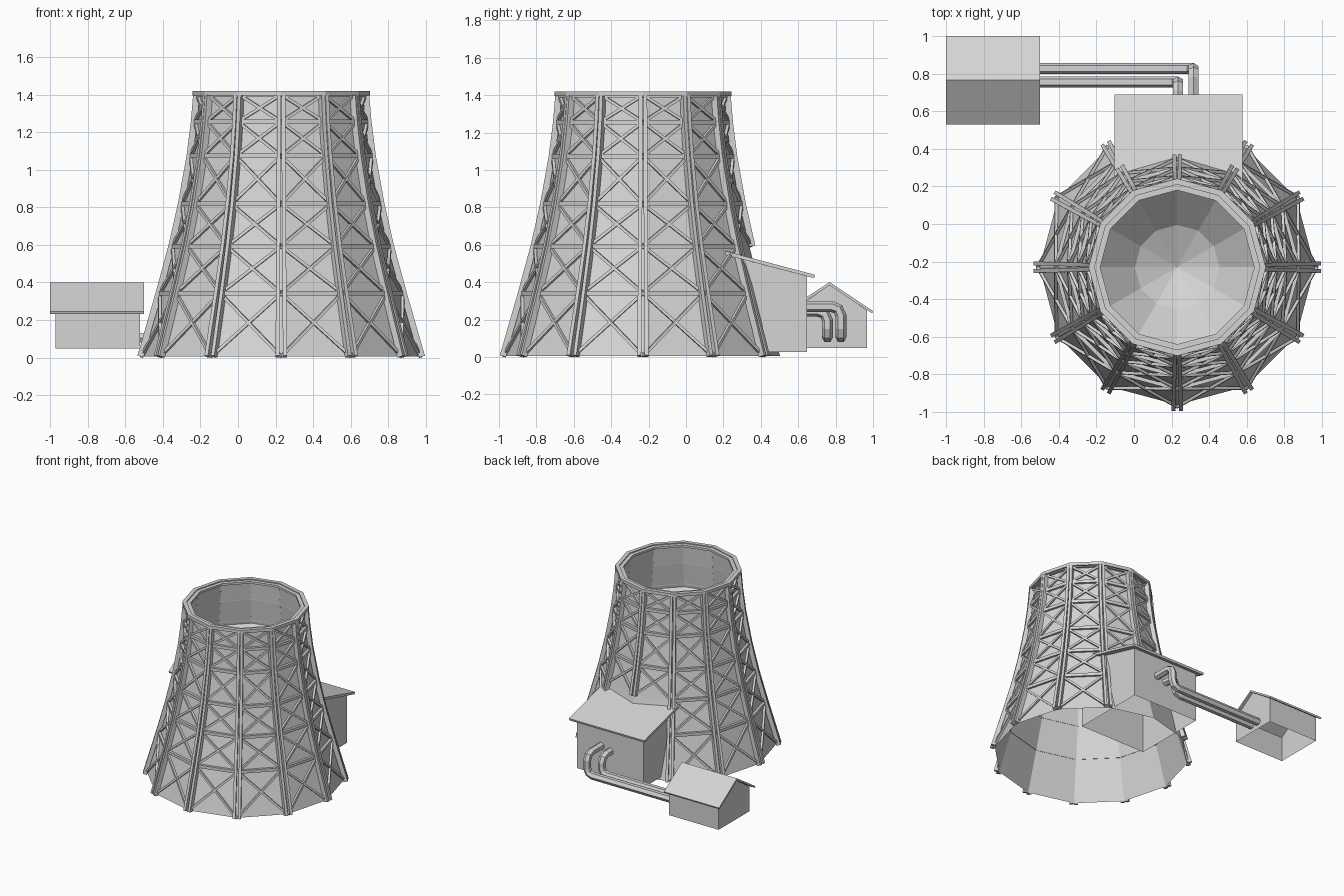
import bpy, bmesh, math
from mathutils import Vector, Matrix

if "Cube" in bpy.data.objects:
    bpy.data.objects.remove(bpy.data.objects["Cube"])

mat = bpy.data.materials.new("concrete grey")
mat.use_nodes = True
GREY = (0.66, 0.66, 0.66, 1)
mat.diffuse_color = GREY
mat.node_tree.nodes["Principled BSDF"].inputs["Base Color"].default_value = GREY

SIDES = 12
CX, CY = 0.23, -0.23
LEVELS = [0.005, 0.342, 0.593, 0.818, 1.074, 1.256, 1.4]
OUTER = [0.765, 0.668, 0.6, 0.549, 0.503, 0.48, 0.468]
WALL = [r - 0.032 for r in OUTER]


def finish(name, bm):
    mesh = bpy.data.meshes.new(name)
    bm.to_mesh(mesh)
    bm.free()
    mesh.materials.append(mat)
    ob = bpy.data.objects.new(name, mesh)
    bpy.context.collection.objects.link(ob)


def at(k, r, z, side=0.0):
    """Point on the tower: corner number, radius, height, sideways shift."""
    a = 2 * math.pi * k / SIDES
    c, s = math.cos(a), math.sin(a)
    return Vector((CX + r * c - side * s, CY + r * s + side * c, z))


def bar(bm, p, q, width, depth, out):
    """Box beam from p to q whose depth points along out."""
    y = (q - p).normalized()
    x = y.cross(out).normalized()
    n = x.cross(y)
    m = Matrix((x, y, n)).transposed().to_4x4()
    m.translation = (p + q) / 2
    bmesh.ops.create_cube(bm, size=1, matrix=m @ Matrix.Diagonal((width, (q - p).length, depth, 1)))


def lathe(name, profile, closed=False):
    bm = bmesh.new()
    rings = [[bm.verts.new(at(k, r, z)) for k in range(SIDES)] for r, z in profile]
    if closed:
        rings.append(rings[0])
    for lo, hi in zip(rings, rings[1:]):
        for k in range(SIDES):
            j = (k + 1) % SIDES
            bm.faces.new((lo[k], lo[j], hi[j], hi[k]))
    bmesh.ops.remove_doubles(bm, verts=bm.verts, dist=0.0005)
    finish(name, bm)


def prism(name, profile, x0, x1, open_bottom=False):
    """Extrude a (y, z) outline along x."""
    bm = bmesh.new()
    face = bm.faces.new([bm.verts.new((x0, y, z)) for y, z in profile])
    ext = bmesh.ops.extrude_face_region(bm, geom=[face])
    bmesh.ops.translate(bm, vec=(x1 - x0, 0, 0),
                        verts=[v for v in ext["geom"] if isinstance(v, bmesh.types.BMVert)])
    bmesh.ops.recalc_face_normals(bm, faces=bm.faces)
    if open_bottom:
        floor = min(bm.faces, key=lambda f: f.calc_center_median().z)
        bmesh.ops.delete(bm, geom=[floor], context="FACES")
    finish(name, bm)


# Tower shell, stepped rim and inner bowl
lathe("tower_wall", list(zip(WALL, LEVELS)))
lathe("tower_rim", [(0.41, 1.395), (0.472, 1.395), (0.472, 1.42), (0.44, 1.42),
                    (0.44, 1.412), (0.41, 1.412)], closed=True)
lathe("inner_bowl", [(0.475, 1.04), (0.225, 0.8), (0.0001, 0.7)])

# Corner beams (pairs), level rails and cross braces
beams, rails, braces = bmesh.new(), bmesh.new(), bmesh.new()
for k in range(SIDES):
    radial = at(k, 1, 0) - at(k, 0, 0)
    facing = at(k + 0.5, 1, 0) - at(k + 0.5, 0, 0)
    for i in range(len(LEVELS) - 1):
        z0, z1 = LEVELS[i], LEVELS[i + 1]
        low = i < 2
        if not (low and k == 3):
            for s in (-1, 1):
                ends = [at(k, r - 0.016, z, s * 0.026 * r)
                        for r, z in ((OUTER[i], z0), (OUTER[i + 1], z1))]
                bar(beams, *ends, 0.021, 0.034, radial)
        if low and k in (2, 3):
            continue
        a, b = at(k, WALL[i] + 0.011, z0), at(k + 1, WALL[i] + 0.011, z0)
        c, d = at(k, WALL[i + 1] + 0.011, z1), at(k + 1, WALL[i + 1] + 0.011, z1)
        bar(braces, a, d, 0.016, 0.016, facing)
        bar(braces, b, c, 0.016, 0.016, facing)
        bar(rails, c, d, 0.024, 0.02, facing)
finish("corner_beams", beams)
finish("level_rails", rails)
finish("cross_braces", braces)

# Annex with a lean-to roof running into the tower
prism("annex_body", [(0.03, 0.027), (0.646, 0.027), (0.646, 0.432), (0.03, 0.592)],
      -0.065, 0.535, open_bottom=True)
prism("annex_roof", [(0.0, 0.6), (0.685, 0.422), (0.69, 0.439), (0.005, 0.621)], -0.105, 0.578)

# Pump house with a gable roof
prism("pump_house_body", [(0.57, 0.047), (0.967, 0.047), (0.967, 0.25), (0.768, 0.385), (0.57, 0.25)],
      -0.973, -0.521, open_bottom=True)
prism("pump_house_roof", [(0.535, 0.233), (0.768, 0.383), (0.995, 0.233), (1.0, 0.246),
                          (0.768, 0.4), (0.53, 0.246)], -1.0, -0.5)


# Pipes between the two buildings
def pipe(name, y, x, top):
    corners = [Vector(p) for p in ((-0.54, y, 0.105), (x, y, 0.105), (x, y, top), (x, 0.63, top))]
    path = [corners[0]]
    for prev, c, nxt in zip(corners, corners[1:], corners[2:]):
        u, v = (prev - c).normalized() * 0.05, (nxt - c).normalized() * 0.05
        path += [c + u, c + (u + v) * 0.29, c + v]
    path.append(corners[-1])
    cu = bpy.data.curves.new(name, "CURVE")
    cu.dimensions = "3D"
    cu.bevel_depth = 0.03
    cu.bevel_resolution = 1
    sp = cu.splines.new("POLY")
    sp.points.add(len(path) - 1)
    for pt, p in zip(sp.points, path):
        pt.co = (*p, 1)
    sp.use_smooth = False
    cu.materials.append(mat)
    bpy.context.collection.objects.link(bpy.data.objects.new(name, cu))


pipe("outer_pipe", 0.828, 0.316, 0.27)
pipe("inner_pipe", 0.756, 0.234, 0.245)
